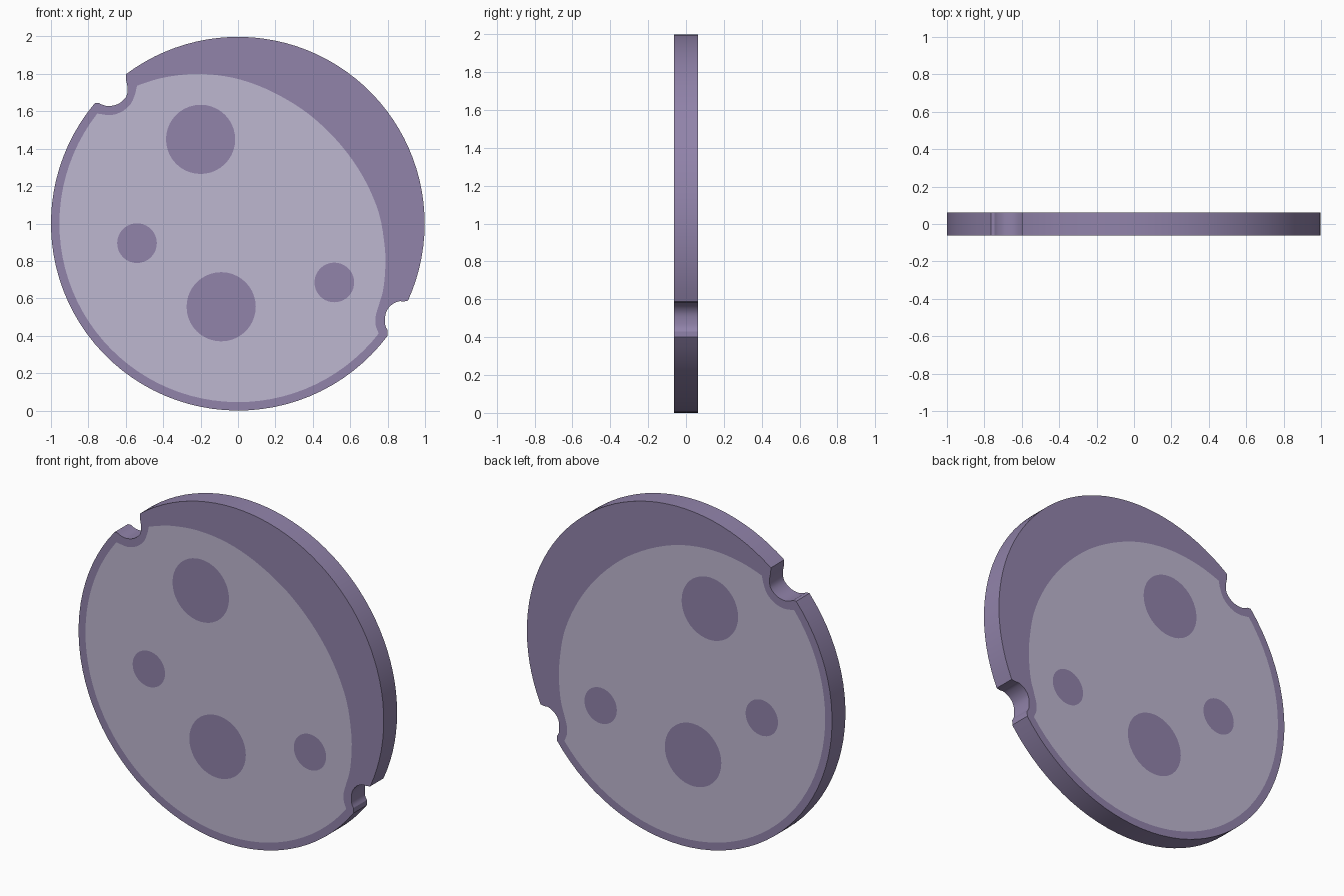
import bpy, math
from mathutils import Vector
from mathutils.geometry import delaunay_2d_cdt

if "Cube" in bpy.data.objects:
    bpy.data.objects.remove(bpy.data.objects["Cube"])

HALF = 0.0625  # half the disc thickness


def material(name, srgb):
    mat = bpy.data.materials.new(name)
    lin = [((c / 255 + 0.055) / 1.055) ** 2.4 for c in srgb]
    mat.diffuse_color = (*lin, 1)
    mat.use_nodes = True
    mat.node_tree.nodes["Principled BSDF"].inputs["Base Color"].default_value = mat.diffuse_color
    return mat


def arc(cx, cz, r, a0, a1, n):
    """Points along an arc, angles in degrees."""
    return [Vector((cx + r * math.cos(math.radians(a0 + (a1 - a0) * i / n)),
                    cz + r * math.sin(math.radians(a0 + (a1 - a0) * i / n))))
            for i in range(n + 1)]


def spline(points, n=4):
    """Catmull-Rom curve through the points."""
    p = [Vector(q) for q in points]
    p = [p[0]] + p + [p[-1]]
    out = []
    for a, b, c, d in zip(p, p[1:], p[2:], p[3:]):
        for i in range(n):
            t = i / n
            out.append(0.5 * (2 * b + (c - a) * t + (2 * a - 5 * b + 4 * c - d) * t * t
                              + (3 * b - a - 3 * c + d) * t ** 3))
    return out + [p[-1]]


# Round outline with a bite at lower right and another at upper left
outline = arc(0, 1, 1, 139.9, 323.1, 48)
outline += spline([(0.80, 0.43), (0.787, 0.46), (0.79, 0.52), (0.815, 0.56),
                   (0.855, 0.583), (0.885, 0.583)])
outline += arc(0, 1, 0.998, -24.4, 126.9, 44)
outline += spline([(-0.598, 1.765), (-0.59, 1.72), (-0.60, 1.675), (-0.64, 1.64),
                   (-0.69, 1.628), (-0.725, 1.635), (-0.745, 1.645)])

# Pale off-centre patch that follows the bites
patch = arc(0, 1, 0.955, 142, 322, 48)
patch += spline([(0.737, 0.45), (0.735, 0.50), (0.755, 0.57), (0.775, 0.64), (0.787, 0.75),
                 (0.785, 0.87), (0.755, 1.05), (0.685, 1.22), (0.59, 1.37), (0.47, 1.505),
                 (0.33, 1.62), (0.15, 1.72), (-0.03, 1.78), (-0.22, 1.80), (-0.40, 1.78),
                 (-0.54, 1.737)])
patch += spline([(-0.548, 1.70), (-0.57, 1.645), (-0.61, 1.605), (-0.66, 1.583),
                 (-0.70, 1.58)])

# Craters
craters = [arc(x, z, r, 0, 360, 40)[:-1] for x, z, r in
           [(-0.2, 1.45, 0.185), (-0.54, 0.895, 0.106),
            (0.515, 0.685, 0.106), (-0.09, 0.555, 0.185)]]

# Cut the flat face along every outline
coords, loops = [], []
for ring in [outline, patch] + craters:
    loops.append(list(range(len(coords), len(coords) + len(ring))))
    coords += ring
flat, _, tris, _, _, sources = delaunay_2d_cdt(coords, [], loops, 1, 1e-5)

# Front face, mirrored back face and the rim between them
n = len(flat)
verts = [(v.x, -HALF, v.y) for v in flat] + [(v.x, HALF, v.y) for v in flat]
pale = [1 if 1 in s and max(s) == 1 else 0 for s in sources]
faces = [list(t) for t in tris] + [[i + n for i in reversed(t)] for t in tris]
slots = pale + pale
edges = {(t[i], t[(i + 1) % len(t)]) for t in tris for i in range(len(t))}
for a, b in edges:
    if (b, a) not in edges:
        faces.append([b, a, a + n, b + n])
        slots.append(0)

mesh = bpy.data.meshes.new("moon_disc")
mesh.from_pydata(verts, [], faces)
mesh.materials.append(material("dusky purple", (145, 131, 170)))
mesh.materials.append(material("pale lilac", (190, 183, 208)))
for poly, slot in zip(mesh.polygons, slots):
    poly.material_index = slot
    poly.use_smooth = True
mesh.update()
mesh.set_sharp_from_angle(angle=math.radians(30))

disc = bpy.data.objects.new("moon_disc", mesh)
bpy.context.collection.objects.link(disc)
